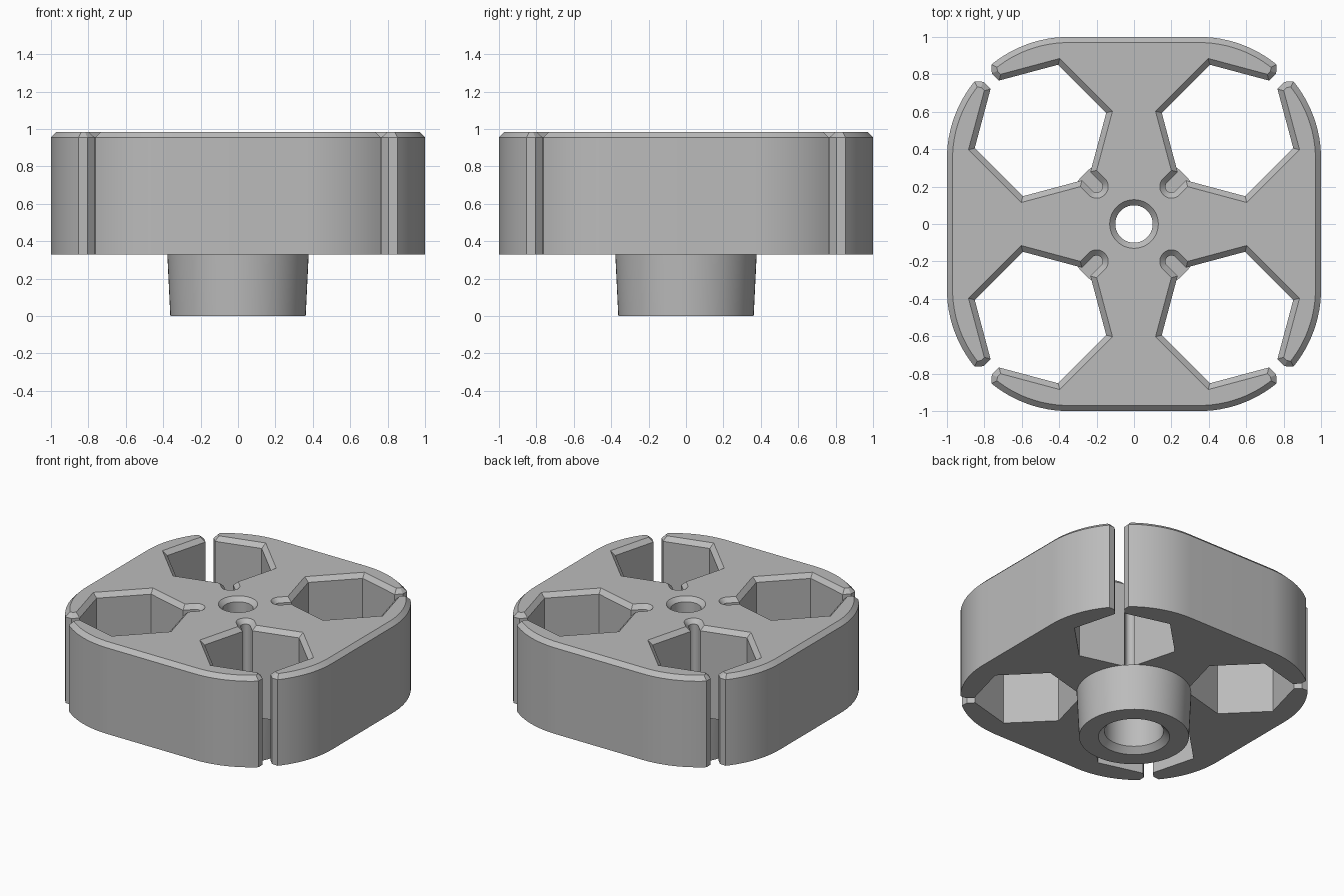
import bpy, bmesh
from math import sin, cos, pi, radians, sqrt
from mathutils import Vector, Matrix

cube = bpy.data.objects.get("Cube")
if cube:
    bpy.data.objects.remove(cube, do_unlink=True)

BOTTOM, TOP, CHAMFER = 0.33, 0.985, 0.03
GAP = 0.032            # half width of the diagonal slots
HEX_R, HEX_U = 0.364, sqrt(0.5)

grey = bpy.data.materials.new("plain grey")
grey.use_nodes = True
colour = (0.5, 0.5, 0.5, 1)
grey.diffuse_color = colour
grey.node_tree.nodes["Principled BSDF"].inputs["Base Color"].default_value = colour


def finish(name, bm):
    bmesh.ops.recalc_face_normals(bm, faces=bm.faces)
    mesh = bpy.data.meshes.new(name)
    bm.to_mesh(mesh)
    bm.free()
    mesh.materials.append(grey)
    obj = bpy.data.objects.new(name, mesh)
    bpy.context.collection.objects.link(obj)
    return obj


def smooth(obj):
    bpy.ops.object.select_all(action="DESELECT")
    obj.select_set(True)
    bpy.context.view_layer.objects.active = obj
    bpy.ops.object.shade_smooth_by_angle(angle=radians(25))


def lathe(name, profile, steps=64):
    """Revolve a closed (radius, z) profile about the z axis."""
    bm = bmesh.new()
    verts = [bm.verts.new((r, 0, z)) for r, z in profile]
    edges = [bm.edges.new((v, verts[i - 1])) for i, v in enumerate(verts)]
    bmesh.ops.spin(bm, geom=verts + edges, cent=(0, 0, 0), axis=(0, 0, 1),
                   angle=2 * pi, steps=steps, use_merge=True)
    bmesh.ops.remove_doubles(bm, verts=bm.verts, dist=1e-5)
    return finish(name, bm)


def arc(cx, radius, start, end, count):
    angles = [radians(start + (end - start) * i / count) for i in range(count + 1)]
    return [Vector((cx + radius * cos(a), radius * sin(a))) for a in angles]


def inset(points, dist):
    """Move a counter-clockwise outline inwards with mitred corners."""
    result = []
    for i, p in enumerate(points):
        a = (p - points[i - 1]).normalized()
        b = (points[(i + 1) % len(points)] - p).normalized()
        na, nb = Vector((-a.y, a.x)), Vector((-b.y, b.x))
        result.append(p + (na + nb) * dist / (1 + na.dot(nb)))
    return result


# Half of one corner, along the diagonal: slot end, hexagon pocket, tip, rounding
half_w, half_l, mouth = HEX_R * sqrt(0.75), HEX_R / 2, HEX_R - GAP / sqrt(3)
half = arc(0.283, GAP, 180, 90, 6)
half += [Vector(p) for p in (
    (HEX_U - mouth, GAP), (HEX_U - half_l, half_w), (HEX_U + half_l, half_w),
    (HEX_U + mouth, GAP), (1.107, GAP))]
half += arc(0.495, 0.65, 5.6, 45, 12)
corner = [Vector((p.x, -p.y)) for p in reversed(half[1:])] + half

# Four corners make the complete outline
outline = []
for k in range(4):
    turn = Matrix.Rotation(radians(45 + 90 * k), 2)
    outline += [turn @ p for p in corner]

# Clamp body with a chamfered top edge
bm = bmesh.new()
layers = [(outline, BOTTOM), (outline, TOP - CHAMFER), (inset(outline, CHAMFER), TOP)]
rings = [[bm.verts.new((p.x, p.y, z)) for p in pts] for pts, z in layers]
for low, high in zip(rings, rings[1:]):
    for i in range(len(low)):
        bm.faces.new((low[i - 1], low[i], high[i], high[i - 1]))
bm.faces.new(rings[0][::-1])
bm.faces.new(rings[-1])
body = finish("clamp_body", bm)

# Stepped centre bore, countersunk at the top
bore = lathe("bore_cutter", [
    (0, 0.2), (0.195, 0.2), (0.195, 0.65), (0.1, 0.65),
    (0.1, TOP - CHAMFER), (0.16, TOP + CHAMFER), (0, TOP + CHAMFER)])
bore.hide_render = True
cut = body.modifiers.new("centre bore", "BOOLEAN")
cut.operation, cut.object, cut.solver = "DIFFERENCE", bore, "EXACT"
bpy.context.view_layer.objects.active = body
bpy.ops.object.modifier_apply(modifier=cut.name)
bpy.data.objects.remove(bore, do_unlink=True)
smooth(body)

# Tapered hollow boss under the body
boss = lathe("tapered_boss", [
    (0.195, 0.04), (0.235, 0), (0.362, 0), (0.378, BOTTOM), (0.195, BOTTOM)])
smooth(boss)
